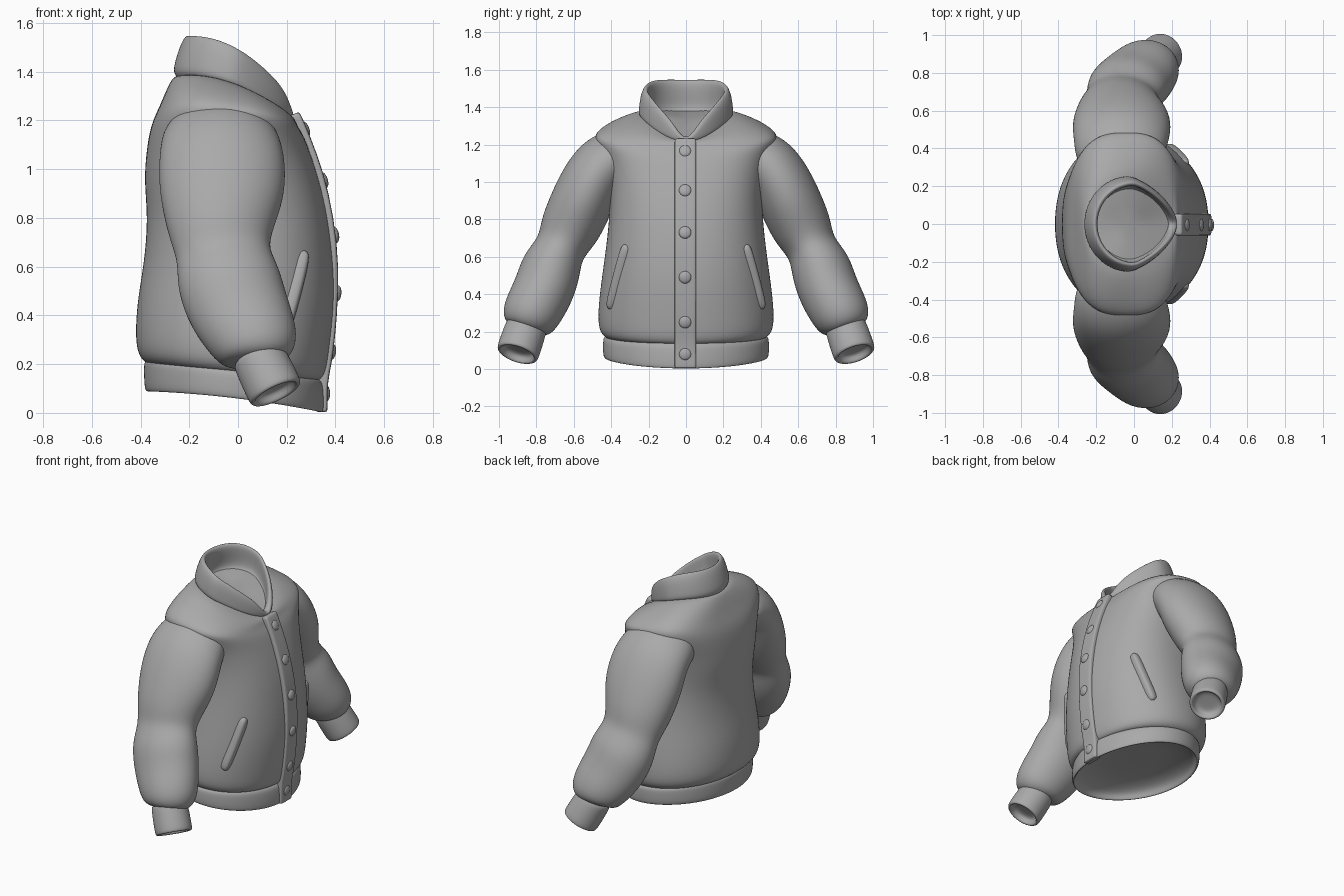
import bpy, bmesh, math
from mathutils import Vector

if "Cube" in bpy.data.objects:
    bpy.data.objects.remove(bpy.data.objects["Cube"])

GREY = (0.4, 0.4, 0.4, 1)
cloth = bpy.data.materials.new("grey cloth")
cloth.use_nodes = True
cloth.diffuse_color = GREY
cloth.node_tree.nodes["Principled BSDF"].inputs["Base Color"].default_value = GREY


def power(v, e):
    return math.copysign(abs(v) ** e, v)


def loft(name, rings, cap_start=True, cap_end=True, mirror=False, levels=2):
    """Skin a list of equal-sized rings, then smooth it."""
    bm = bmesh.new()
    loops = [[bm.verts.new(p) for p in ring] for ring in rings]
    n = len(loops[0])
    for a, b in zip(loops, loops[1:]):
        for i in range(n):
            j = (i + 1) % n
            bm.faces.new((a[i], a[j], b[j], b[i]))
    for wanted, loop in ((cap_start, loops[0]), (cap_end, loops[-1])):
        if wanted:
            mid = bm.verts.new(sum((v.co for v in loop), Vector()) / n)
            for i in range(n):
                bm.faces.new((loop[i], loop[(i + 1) % n], mid))
    bmesh.ops.recalc_face_normals(bm, faces=bm.faces)
    mesh = bpy.data.meshes.new(name)
    bm.to_mesh(mesh)
    bm.free()
    mesh.materials.append(cloth)
    mesh.polygons.foreach_set("use_smooth", [True] * len(mesh.polygons))
    ob = bpy.data.objects.new(name, mesh)
    bpy.context.collection.objects.link(ob)
    if mirror:
        m = ob.modifiers.new("both sides", 'MIRROR')
        m.use_axis = (False, True, False)
        m.use_mirror_merge = False
    s = ob.modifiers.new("smooth", 'SUBSURF')
    s.levels = s.render_levels = levels


def body_ring(z, tilt, bow, back, front, half, e=1, point=0, dip=0, n=36):
    """Tilted oval: bow lifts the sides, point narrows and dip lowers the front."""
    mid, depth = (back + front) / 2, (front - back) / 2
    ring = []
    for i in range(n):
        t = math.tau * i / n
        c, s = power(math.cos(t), e), power(math.sin(t), e)
        ahead = max(0, math.cos(t))
        ring.append(Vector((mid + depth * c,
                            half * s * (1 - point * ahead),
                            z + tilt * depth * c + bow * s * s - dip * ahead ** 12)))
    return ring


def tube(path, n=20, e=1.0):
    """Oval sections (x, y, z, radius toward x, other radius) along a path."""
    pts = [Vector(p[:3]) for p in path]
    rings = []
    for i, (p, row) in enumerate(zip(pts, path)):
        t = (pts[min(i + 1, len(pts) - 1)] - pts[max(i - 1, 0)]).normalized()
        u = Vector((1, 0, 0))
        u = (u - t * u.dot(t)).normalized()
        v = t.cross(u)
        rings.append([p + u * row[3] * power(math.cos(a), e) + v * row[4] * power(math.sin(a), e)
                      for a in (math.tau * k / n for k in range(n))])
    return rings


# Torso, from hem to neckline, squarer across the chest and shoulders
torso = [
    (.16, -.10, 0, -.36, .32, .41), (.175, -.10, 0, -.39, .345, .44, .93),
    (.21, -.10, 0, -.415, .365, .468, .93), (.30, -.08, 0, -.423, .378, .473, .93),
    (.45, -.05, 0, -.413, .397, .457, .92), (.60, -.03, 0, -.387, .397, .435, .9),
    (.80, 0, 0, -.37, .372, .41, .84), (.95, 0, 0, -.387, .337, .41, .8),
    (1.07, 0, .02, -.377, .297, .435, .77), (1.15, -.05, .04, -.362, .272, .475, .74),
    (1.195, -.10, .05, -.338, .252, .495, .72), (1.225, -.15, .055, -.318, .242, .46, .72),
    (1.255, -.21, .06, -.30, .235, .395, .75), (1.29, -.30, .06, -.275, .226, .30, .87),
    (1.31, -.38, .05, -.25, .20, .23, 1, .2)]
loft("torso", [body_ring(*r) for r in torso])

# Ribbed hem band with a recessed opening
hem = [
    (.15, -.10, 0, -.20, .18, .26), (.12, -.12, 0, -.30, .28, .36),
    (.085, -.12, .01, -.355, .325, .412), (.05, -.12, .015, -.365, .338, .424),
    (.042, -.12, .015, -.376, .349, .435), (.057, -.12, .015, -.386, .358, .446),
    (.15, -.11, 0, -.388, .354, .446), (.175, -.11, 0, -.385, .345, .44),
    (.185, -.10, 0, -.35, .31, .40)]
loft("hem_band", [body_ring(*r) for r in hem], cap_end=False)

# Stand-up collar with a V front, outside then over the rim to the lining
collar = [
    (1.29, -.38, .05, -.25, .19, .23, 1, .2), (1.305, -.38, .05, -.266, .216, .255, 1, .25),
    (1.33, -.42, .055, -.262, .224, .254, 1, .28, .01),
    (1.385, -.51, .063, -.24, .228, .246, 1, .3, .04),
    (1.415, -.57, .068, -.22, .226, .232, 1, .32, .06),
    (1.426, -.59, .068, -.206, .215, .218, 1, .32, .065),
    (1.415, -.58, .068, -.19, .197, .202, 1, .3, .065),
    (1.36, -.49, .058, -.2, .185, .205, 1, .27, .03),
    (1.30, -.40, .05, -.215, .175, .2, 1, .2), (1.295, -.40, .04, -.17, .14, .16, 1, .15)]
loft("collar", [body_ring(*r) for r in collar], cap_start=False)

# Sleeves rooted inside the shoulders, pinched at the elbow, gathered at the wrist
sleeve = [
    (-.075, .30, 1.14, .22, .155), (-.075, .38, 1.122, .24, .165),
    (-.07, .445, 1.085, .252, .168), (-.065, .50, 1.015, .262, .165),
    (-.065, .555, .897, .26, .17), (-.075, .618, .755, .22, .165),
    (-.064, .655, .68, .198, .142), (-.057, .68, .63, .195, .136),
    (-.04, .722, .545, .216, .164), (0, .757, .425, .211, .165),
    (.06, .817, .315, .19, .161), (.088, .847, .255, .165, .145),
    (.094, .858, .225, .13, .118), (.096, .863, .212, .09, .085)]
loft("sleeves", tube(sleeve, 24), mirror=True)

# Wrist cuffs with recessed openings, every ring sharing one direction
cuff_start, cuff_dir = Vector((.08, .848, .24)), Vector((.07, .05, -.147)).normalized()
cuff = []
for along, radius in ((0, .1), (.01, .112), (.09, .115), (.165, .116), (.184, .112),
                      (.188, .101), (.182, .09), (.155, .084), (.145, .06)):
    centre = cuff_start + cuff_dir * along
    cuff.append(tube([(*centre, radius, radius),
                      (*(centre + cuff_dir), radius, radius)], 24)[0])
loft("cuffs", cuff, mirror=True)

# Front button placket
placket = [(.343, .006), (.343, .018), (.343, .13), (.36, .2), (.374, .3), (.39, .5),
           (.385, .7), (.35, .9), (.305, 1.05), (.243, 1.2), (.232, 1.222)]
rows = [(x, -.003, z, .024, .058) for x, z in placket]
rows.insert(0, (.343, -.003, .004, .015, .05))
rows.append((.23, -.003, 1.227, .015, .05))
loft("placket", tube(rows, 24, .35), levels=1)


def placket_at(z):
    for (x0, z0), (x1, z1) in zip(placket, placket[1:]):
        if z0 <= z <= z1:
            return x0 + (x1 - x0) * (z - z0) / (z1 - z0), math.atan2(x1 - x0, z1 - z0)


# Domed snap buttons
for i, z in enumerate((.08, .25, .49, .73, .955, 1.165)):
    x, lean = placket_at(z)
    bpy.ops.mesh.primitive_uv_sphere_add(segments=24, ring_count=12, radius=1,
                                         location=(x + .02, -.005, z), rotation=(0, lean, 0))
    button = bpy.context.object
    button.name = f"button_{i + 1}"
    button.scale = (.015, .033, .033)
    button.data.materials.append(cloth)
    bpy.ops.object.shade_smooth()

# Slanted pocket welts lying on the torso surface
welt = []
for k, size in ((0, .3), (.03, .9), (.25, 1), (.5, 1), (.75, 1), (.97, .9), (1, .3)):
    y, z = .315 + .09 * k, .665 - .345 * k
    half, depth = .437 + .035 * k, .397
    x = depth * math.sqrt(1 - (y / half) ** 2) - .02 * k - .005
    welt.append((x, y, z, .033 * size, .033 * size))
loft("pocket_welts", tube(welt, 12, .7), mirror=True)
